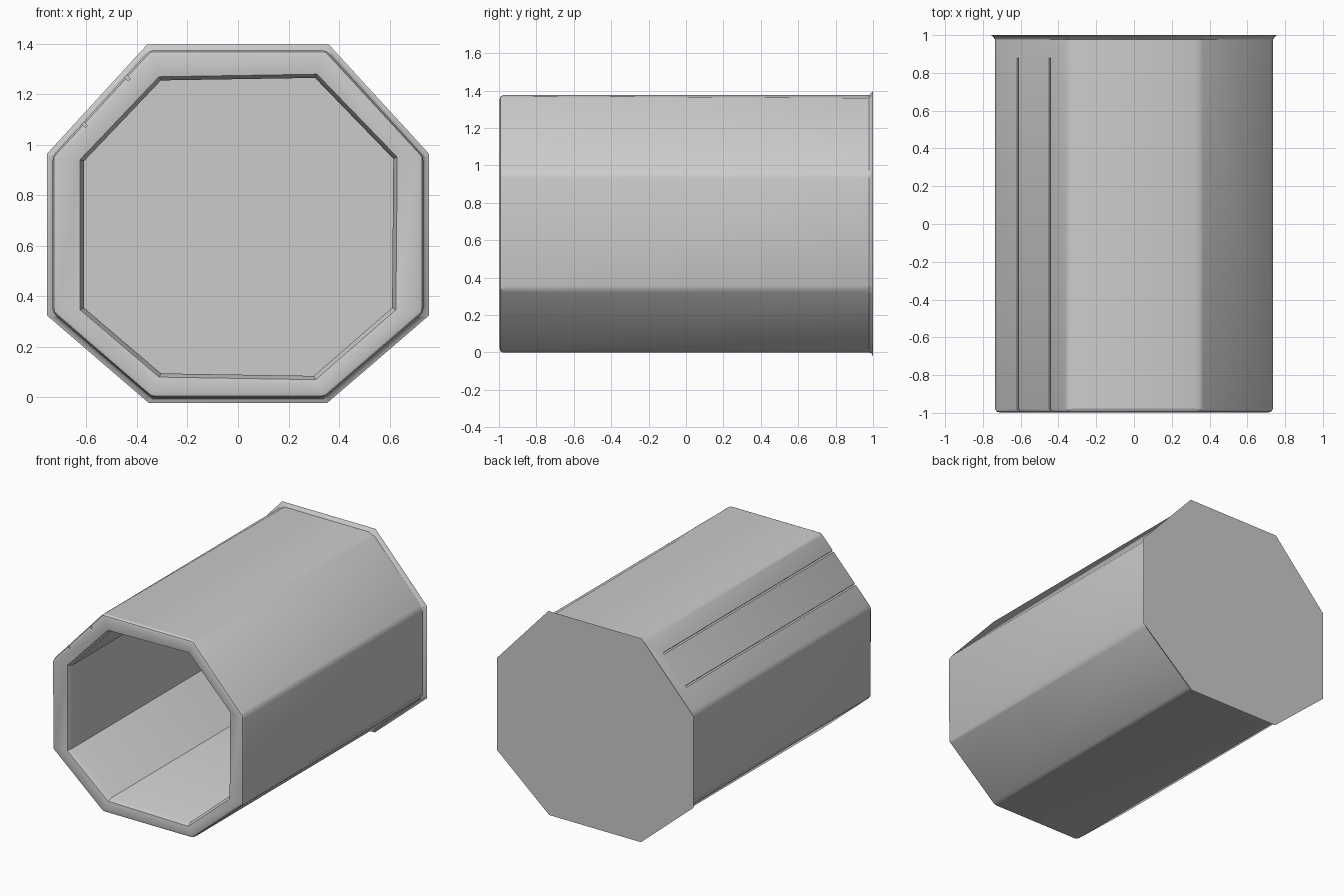
import bpy, bmesh, math
from mathutils import Vector

if "Cube" in bpy.data.objects:
    bpy.data.objects.remove(bpy.data.objects["Cube"])

OUTER = [(0.35, 1.375), (0.735, 0.955), (0.735, 0.335), (0.345, 0.0),
         (-0.345, 0.0), (-0.735, 0.335), (-0.735, 0.955), (-0.35, 1.375)]
INNER = [(0.305, 1.265), (0.615, 0.945), (0.61, 0.355), (0.3, 0.085),
         (-0.305, 0.095), (-0.61, 0.355), (-0.61, 0.935), (-0.305, 1.255)]


def activate(ob):
    bpy.ops.object.select_all(action='DESELECT')
    ob.select_set(True)
    bpy.context.view_layer.objects.active = ob


def mesh_object(name, bm):
    bmesh.ops.recalc_face_normals(bm, faces=bm.faces)
    me = bpy.data.meshes.new(name)
    bm.to_mesh(me)
    bm.free()
    ob = bpy.data.objects.new(name, me)
    bpy.context.collection.objects.link(ob)
    return ob


# Octagonal barrel: closed back, open front, hollow inside
bm = bmesh.new()
def ring(profile, y):
    return [bm.verts.new((x, y, z)) for x, z in profile]

flared = [(x * 1.025, 0.68 + (z - 0.68) * 1.025) for x, z in INNER]
rings = [ring(OUTER, 1.0), ring(OUTER, -1.0), ring(flared, -0.985),
         ring(INNER, -0.95), ring(INNER, 0.88)]
n = len(OUTER)
for a, b in zip(rings, rings[1:]):
    for i in range(n):
        j = (i + 1) % n
        bm.faces.new((a[i], a[j], b[j], b[i]))
bm.faces.new(rings[0])
bm.faces.new(rings[-1])
bm.normal_update()

# Worn, rounded edges along the outer corners and both ends
outer_verts = set(rings[0] + rings[1])
edges = [e for e in bm.edges if all(v in outer_verts for v in e.verts)]
bmesh.ops.bevel(bm, geom=edges, offset=0.022, offset_type='OFFSET',
                segments=2, profile=0.5, affect='EDGES')
barrel = mesh_object("octagonal_barrel", bm)


# Plank seams on the upper left face
a, b = Vector((-0.735, 0, 0.955)), Vector((-0.35, 0, 1.375))
d = (b - a).normalized()
angle = -math.atan2(d.z, d.x)
for k, x in enumerate((-0.615, -0.445)):
    p = a + (b - a) * ((x - a.x) / (b.x - a.x))
    bpy.ops.mesh.primitive_cube_add(size=1, location=(p.x, -0.085, p.z),
                                    rotation=(0, angle, 0))
    cutter = bpy.context.object
    cutter.name = f"seam_cutter_{k}"
    cutter.scale = (0.012, 1.93, 0.04)
    cutter.hide_render = True
    mod = barrel.modifiers.new("seam", 'BOOLEAN')
    mod.operation = 'DIFFERENCE'
    mod.solver = 'EXACT'
    mod.object = cutter
    activate(barrel)
    bpy.ops.object.modifier_apply(modifier=mod.name)
    bpy.data.objects.remove(cutter)

activate(barrel)
bpy.ops.object.shade_smooth_by_angle(angle=math.radians(28))
